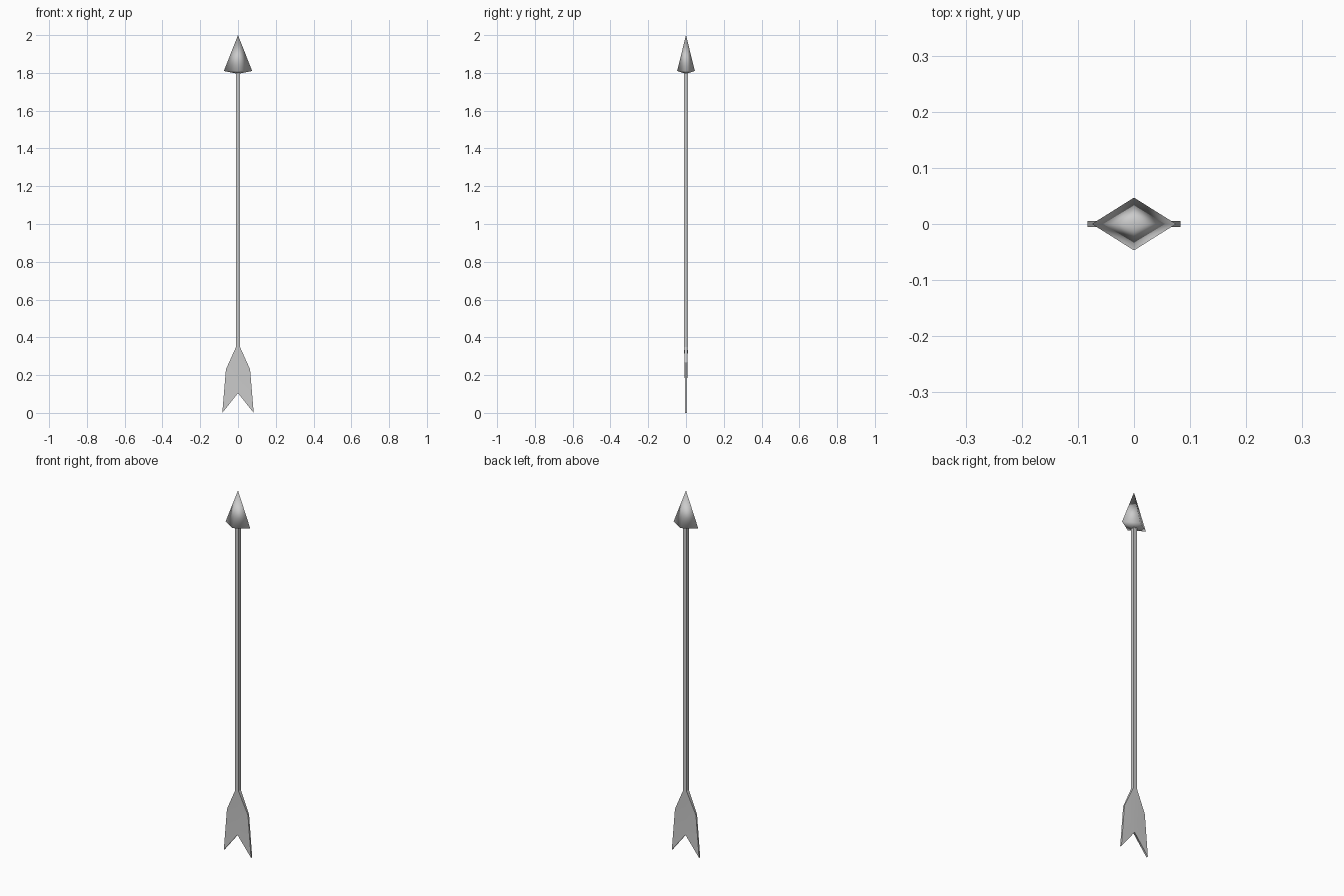
import bpy
import bmesh

if "Cube" in bpy.data.objects:
    bpy.data.objects.remove(bpy.data.objects["Cube"])


def finish(name, bm, smooth=True):
    bmesh.ops.recalc_face_normals(bm, faces=bm.faces)
    mesh = bpy.data.meshes.new(name)
    bm.to_mesh(mesh)
    bm.free()
    for poly in mesh.polygons:
        poly.use_smooth = smooth
    obj = bpy.data.objects.new(name, mesh)
    bpy.context.collection.objects.link(obj)
    return obj


# Arrowhead: tall diamond pyramid with a shallow inverted underside
bm = bmesh.new()
tip = bm.verts.new((0, 0, 2.0))
under = bm.verts.new((0, 0, 1.795))
ring = [bm.verts.new((x, y, 1.81))
        for x, y in ((0.075, 0), (0, 0.047), (-0.075, 0), (0, -0.047))]
for i in range(4):
    a, b = ring[i], ring[(i + 1) % 4]
    bm.faces.new((a, b, tip))
    bm.faces.new((b, a, under))
finish("arrowhead", bm)

# Shaft: slim square rod, its ends buried in the head and the fletching
HALF, BOTTOM, TOP = 0.01, 0.345, 1.805
bm = bmesh.new()
bmesh.ops.create_cube(bm, size=1)
bmesh.ops.scale(bm, verts=bm.verts, vec=(2 * HALF, 2 * HALF, TOP - BOTTOM))
bmesh.ops.translate(bm, verts=bm.verts, vec=(0, 0, (TOP + BOTTOM) / 2))
finish("shaft", bm, smooth=False)

# Fletching: half outline as (x, z, half thickness), mirrored across x
outline = [(0, 0.35, 0.01), (0.01, 0.35, 0.01), (0.064, 0.23, 0.005),
           (0.083, 0.0, 0.005), (0, 0.105, 0.005)]
bm = bmesh.new()
front = [bm.verts.new((x, -t, z)) for x, z, t in outline]
back = [bm.verts.new((x, t, z)) for x, z, t in outline]
for side in (front, back):
    bm.faces.new((side[0], side[1], side[2]))
    bm.faces.new((side[0], side[2], side[4]))
    bm.faces.new((side[2], side[3], side[4]))
for i in range(4):
    bm.faces.new((front[i], front[i + 1], back[i + 1], back[i]))
fletching = finish("fletching", bm)
mirror = fletching.modifiers.new("mirror", 'MIRROR')
mirror.use_axis = (True, False, False)
mirror.use_clip = True
bpy.context.view_layer.objects.active = fletching
fletching.select_set(True)
bpy.ops.object.shade_smooth_by_angle()
